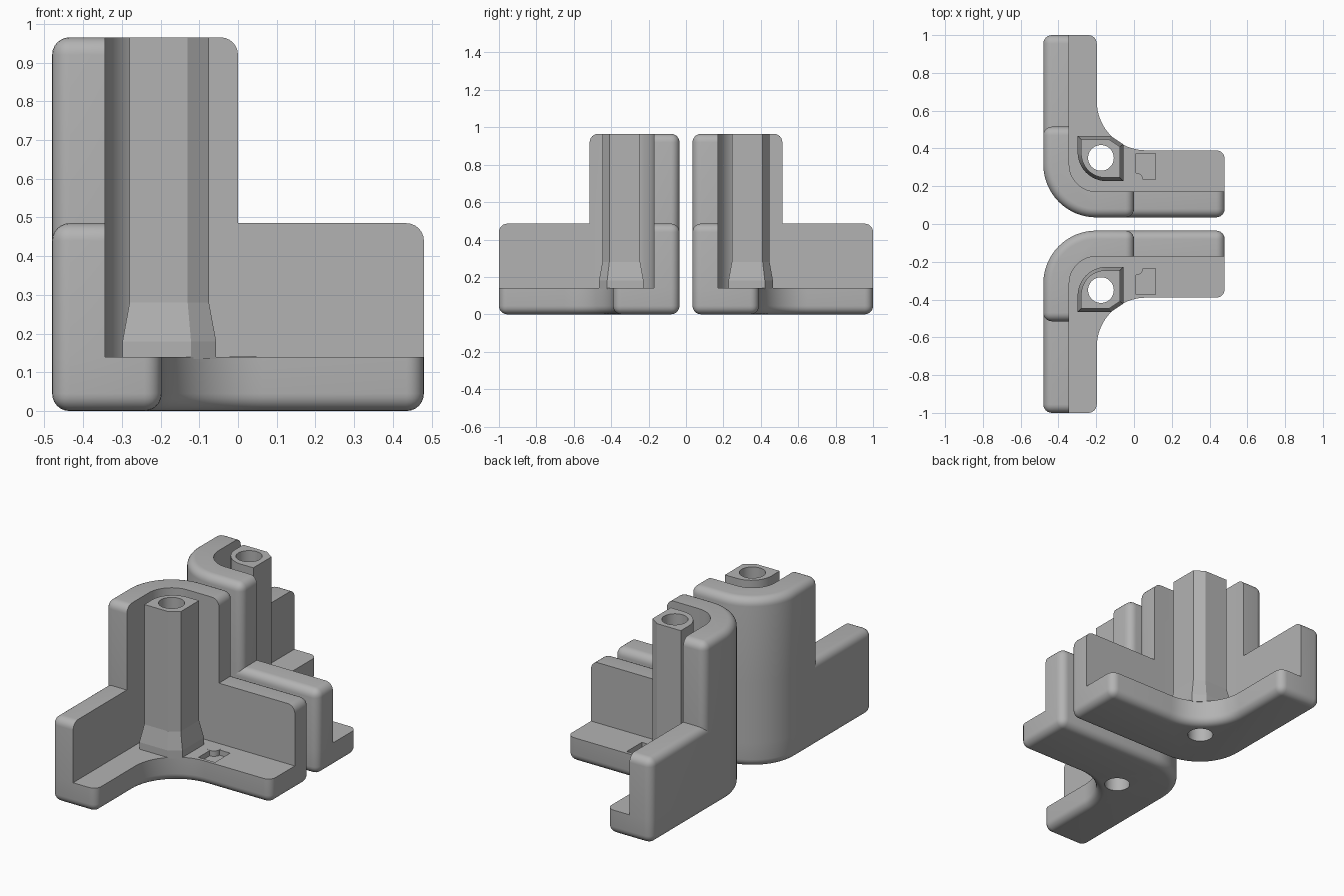
import bpy, bmesh
from math import pi, cos, sin, radians
from mathutils import Vector

cube = bpy.data.objects.get("Cube")
if cube:
    bpy.data.objects.remove(cube, do_unlink=True)

# Main sizes of one bracket
X0, X1, Y0, Y1 = -0.48, 0.48, 0.035, 1.0
WALL, FLOOR, LOW, TALL = 0.137, 0.14, 0.485, 0.965
STEP_X, STEP_Y = 0.0, 0.515
ROUND = 0.045
CORNER_R = 0.28
HOLE = (-0.175, 0.35)

grey = bpy.data.materials.new("plain grey")
grey.use_nodes = True
grey.diffuse_color = (0.45, 0.45, 0.45, 1)
grey.node_tree.nodes["Principled BSDF"].inputs["Base Color"].default_value = grey.diffuse_color


def arc(cx, cy, r, start, end, n=16):
    steps = [start + (end - start) * i / n for i in range(n + 1)]
    return [(cx + r * cos(a), cy + r * sin(a)) for a in steps]


def make_object(name, bm):
    bmesh.ops.recalc_face_normals(bm, faces=bm.faces)
    mesh = bpy.data.meshes.new(name)
    bm.to_mesh(mesh)
    bm.free()
    mesh.materials.append(grey)
    ob = bpy.data.objects.new(name, mesh)
    bpy.context.collection.objects.link(ob)
    return ob


def activate(ob):
    bpy.ops.object.select_all(action='DESELECT')
    ob.select_set(True)
    bpy.context.view_layer.objects.active = ob


def cut(ob, cutter):
    mod = ob.modifiers.new("cut", 'BOOLEAN')
    mod.operation = 'DIFFERENCE'
    mod.solver = 'EXACT'
    mod.object = cutter
    activate(ob)
    bpy.ops.object.modifier_apply(modifier=mod.name)
    bpy.data.objects.remove(cutter, do_unlink=True)


def finish(ob, angle):
    # Smooth shading, then the twin bracket by mirroring in y
    activate(ob)
    bpy.ops.object.shade_smooth_by_angle(angle=radians(angle))
    mod = ob.modifiers.new("twin", 'MIRROR')
    mod.use_axis = (False, True, False)
    mod.use_mirror_merge = False


def raise_faces(bm, faces, height):
    out = bmesh.ops.extrude_face_region(bm, geom=faces)["geom"]
    verts = [g for g in out if isinstance(g, bmesh.types.BMVert)]
    bmesh.ops.translate(bm, vec=(0, 0, height), verts=verts)
    return [g for g in out if isinstance(g, bmesh.types.BMFace)]


def outline(points, z):
    bm = bmesh.new()
    bm.faces.new([bm.verts.new((x, y, z)) for x, y in points])
    return bm


def round_edges(bm, rule):
    bmesh.ops.recalc_face_normals(bm, faces=bm.faces)
    edges = [e for e in bm.edges
             if e.calc_face_angle(0) > radians(30) and rule(e)]
    bmesh.ops.bevel(bm, geom=edges, offset=ROUND, offset_type='OFFSET',
                    segments=6, profile=0.5, affect='EDGES', clamp_overlap=False)


def prism(name, points, z0, z1):
    bm = outline(points, z0)
    raise_faces(bm, bm.faces[:], z1 - z0)
    return make_object(name, bm)


# Shared outer contour, from the end of the y arm round to the end of the x arm
ccx, ccy = X0 + CORNER_R, Y0 + CORNER_R
outer = [(X0, Y1)] + arc(ccx, ccy, CORNER_R, pi, 1.5 * pi) + [(X1, Y0)]

# Floor plate with a concave inner side
inner_x, inner_y, cove = -0.197, 0.39, 0.26
floor_pts = outer + [(X1, inner_y)]
floor_pts += arc(inner_x + cove, inner_y + cove, cove, 1.5 * pi, pi) + [(inner_x, Y1)]
bm = outline(floor_pts, 0)
raise_faces(bm, bm.faces[:], FLOOR)
round_edges(bm, lambda e: min(v.co.z for v in e.verts) < 0.001)
floor = make_object("floor_plate", bm)
cut(floor, prism("hole_cutter", arc(*HOLE, 0.068, 0, 2 * pi, 48)[:-1], -0.1, 0.3))
cut(floor, prism("recess_cutter", [(0.01, 0.235), (0.115, 0.235),
                                   (0.115, 0.372), (0.01, 0.372)], FLOOR - 0.03, 0.2))
finish(floor, 30)

# Small round peg in the corner of the recess
finish(prism("recess_peg", arc(0.013, 0.235, 0.035, 0, 2 * pi, 32)[:-1],
             FLOOR - 0.035, FLOOR + 0.001), 30)

# Corner wall, tall around the corner and low along both arms
wx, wy = X0 + WALL, Y0 + WALL
wall_pts = outer + [(X1, wy)] + arc(ccx, ccy, CORNER_R - WALL, 1.5 * pi, pi) + [(wx, Y1)]
bm = outline(wall_pts, FLOOR)
for co, no in (((STEP_X, 0, 0), (1, 0, 0)), ((0, STEP_Y, 0), (0, 1, 0))):
    bmesh.ops.bisect_plane(bm, geom=bm.verts[:] + bm.edges[:] + bm.faces[:],
                           plane_co=co, plane_no=no)
tops = raise_faces(bm, bm.faces[:], LOW - FLOOR)
corner = [f for f in tops if all(v.co.x < STEP_X + 0.001 and v.co.y < STEP_Y + 0.001
                                 for v in f.verts)]
raise_faces(bm, corner, TALL - LOW)


def on_outside(e):
    inside = all(v.co.x > wx - 0.001 and v.co.y > wy - 0.001 for v in e.verts)
    at_floor = all(v.co.z < FLOOR + 0.001 for v in e.verts)
    return not inside and not at_floor


round_edges(bm, on_outside)
finish(make_object("corner_wall", bm), 30)

# Screw column with a flared foot
section = [(-0.28, 0.447), (-0.13, 0.447), (-0.075, 0.41), (-0.075, 0.245)]
section += arc(-0.15, 0.375, 0.13, 1.5 * pi, pi)
centre = Vector((-0.178, 0.346))
bm = bmesh.new()
rings = []
for z, scale in ((FLOOR - 0.005, 1.18), (0.18, 1.18), (0.28, 1), (TALL, 1)):
    ring = [centre + (Vector(p) - centre) * scale for p in section]
    rings.append([bm.verts.new((p.x, p.y, z)) for p in ring])
for a, b in zip(rings, rings[1:]):
    for i in range(len(a)):
        j = (i + 1) % len(a)
        bm.faces.new((a[i], a[j], b[j], b[i]))
bm.faces.new(rings[0])
bm.faces.new(rings[-1])
column = make_object("screw_column", bm)
cut(column, prism("bore_cutter", arc(*HOLE, 0.068, 0, 2 * pi, 48)[:-1], -0.1, 1.2))
finish(column, 9)
